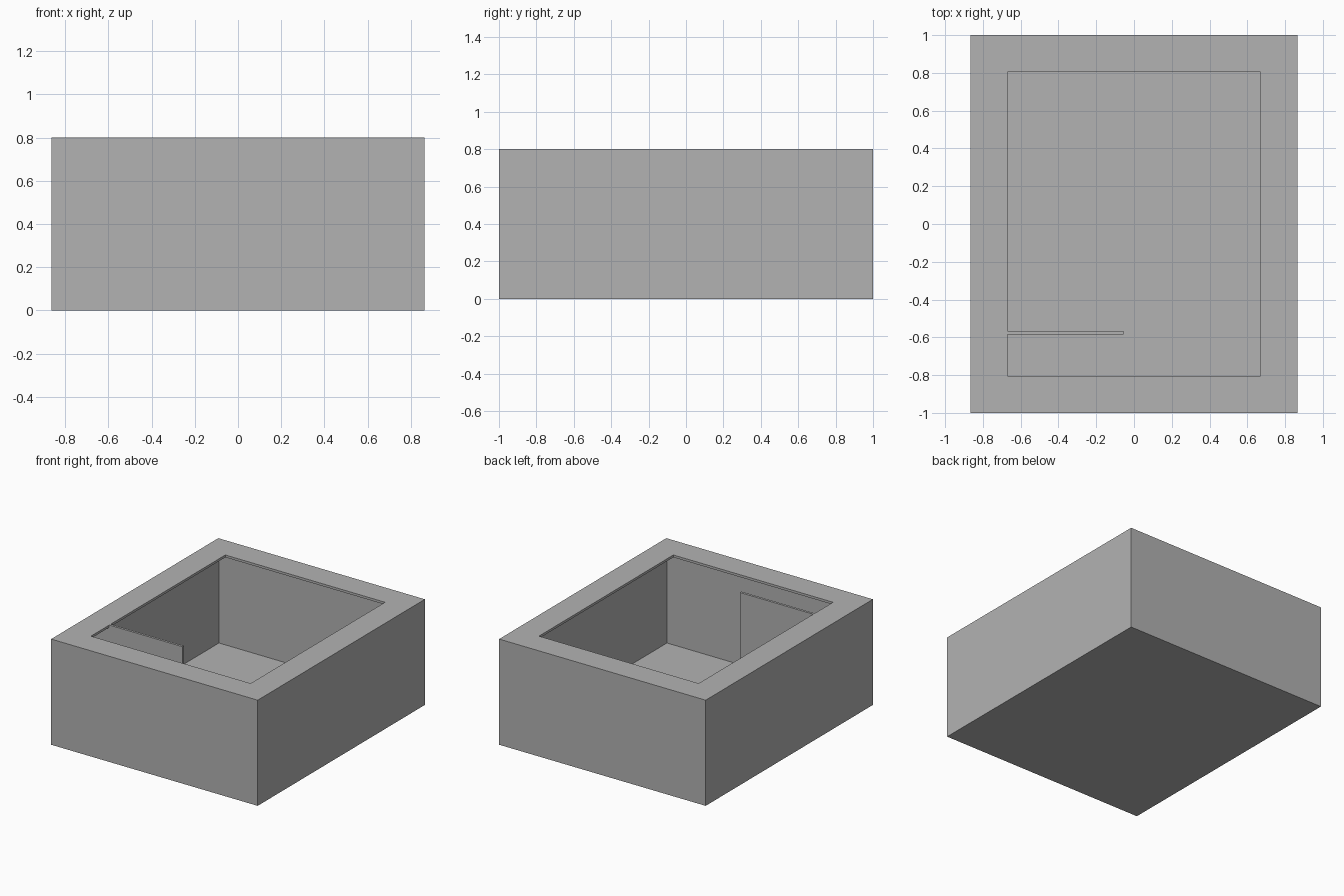
import bpy
import bmesh

HALF_X, HALF_Y, HEIGHT = 0.865, 1.0, 0.8
RIM = 0.196        # width of the flat rim around the opening
BOARD = 0.018      # thickness of every board

cube = bpy.data.objects.get("Cube")
if cube:
    bpy.data.objects.remove(cube, do_unlink=True)

# Single plain grey
grey = bpy.data.materials.new("plain_grey")
grey.use_nodes = True
colour = (0.448, 0.448, 0.448, 1)
grey.diffuse_color = colour
grey.node_tree.nodes["Principled BSDF"].inputs["Base Color"].default_value = colour


def add_object(name, bm):
    bmesh.ops.recalc_face_normals(bm, faces=bm.faces[:])
    mesh = bpy.data.meshes.new(name)
    bm.to_mesh(mesh)
    bm.free()
    mesh.materials.append(grey)
    obj = bpy.data.objects.new(name, mesh)
    bpy.context.collection.objects.link(obj)
    return obj


# Hollow box: inset the top, open it, then thicken the shell inwards
bm = bmesh.new()
bmesh.ops.create_cube(bm, size=1)
for v in bm.verts:
    v.co.x *= 2 * HALF_X
    v.co.y *= 2 * HALF_Y
    v.co.z = (v.co.z + 0.5) * HEIGHT
bm.normal_update()
top = max(bm.faces, key=lambda f: f.calc_center_median().z)
bmesh.ops.inset_region(bm, faces=[top], thickness=RIM, use_even_offset=True)
bmesh.ops.delete(bm, geom=[top], context='FACES_ONLY')
box = add_object("open_box", bm)
shell = box.modifiers.new("board_thickness", 'SOLIDIFY')
shell.thickness = BOARD
shell.offset = -1
shell.use_even_offset = True

# Divider: runs under the rim at the wall, rises flush with it in the opening
wall, lip, end = -HALF_X + BOARD, -HALF_X + RIM, -0.055
under = HEIGHT - BOARD
profile = [(wall, BOARD), (end, BOARD), (end, HEIGHT),
           (lip, HEIGHT), (lip, under), (wall, under)]
bm = bmesh.new()
side = bm.faces.new([bm.verts.new((x, -0.585, z)) for x, z in profile])
ext = bmesh.ops.extrude_face_region(bm, geom=[side], use_keep_orig=True)
for v in ext["geom"]:
    if isinstance(v, bmesh.types.BMVert):
        v.co.y += BOARD
add_object("divider_board", bm)
